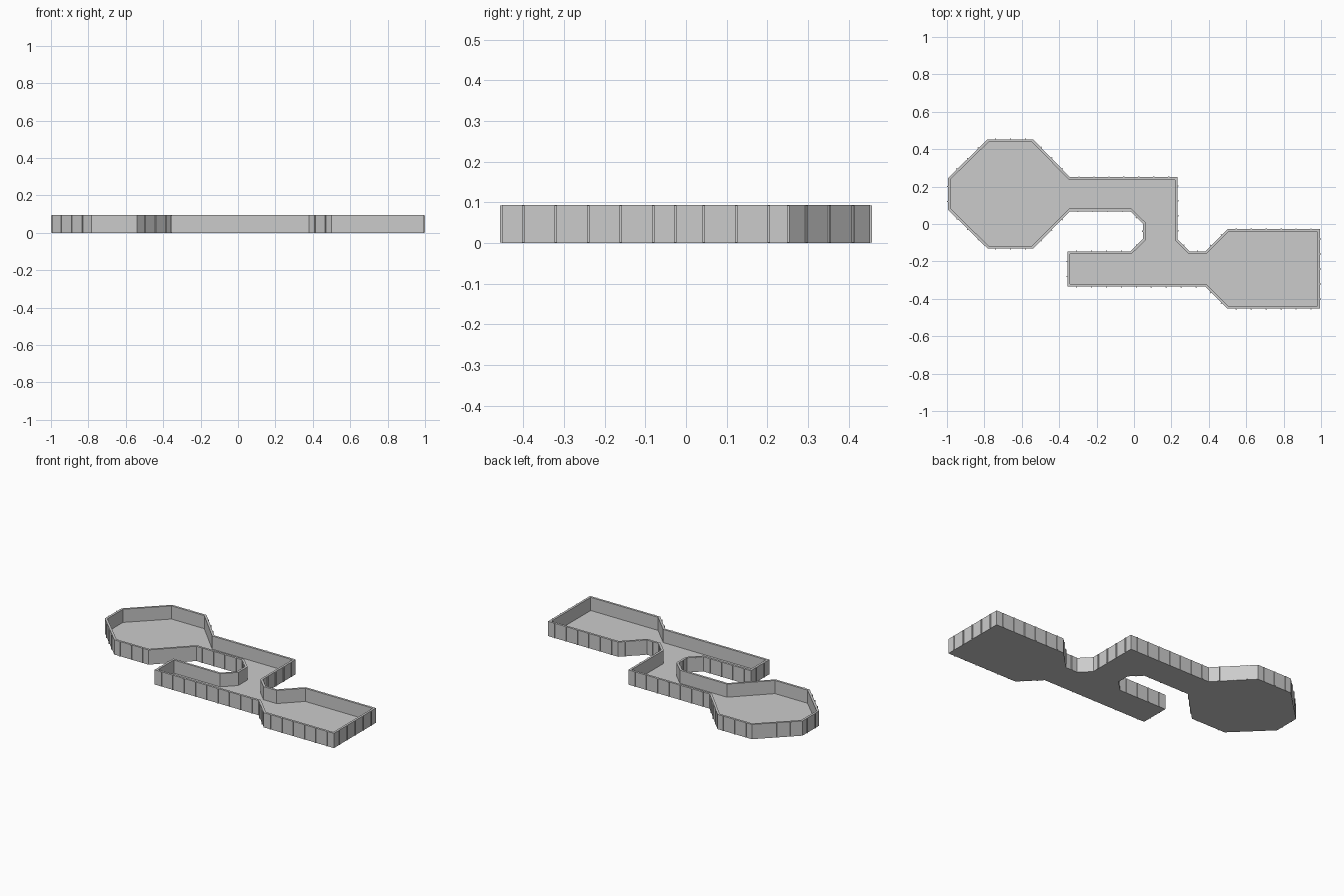
import bpy, bmesh, math
from mathutils import Vector, Matrix

if "Cube" in bpy.data.objects:
    bpy.data.objects.remove(bpy.data.objects["Cube"])

H, FLOOR, WALL = 0.094, 0.01, 0.014

# Outer plan of the tray, clockwise from the left of the octagonal room
PLAN = [(-0.995, 0.245), (-0.782, 0.453), (-0.54, 0.453), (-0.342, 0.25),
        (0.233, 0.25), (0.233, -0.082), (0.298, -0.147), (0.38, -0.147),
        (0.499, -0.028), (0.995, -0.028), (0.995, -0.453), (0.499, -0.453),
        (0.38, -0.334), (-0.355, -0.334), (-0.355, -0.147), (-0.02, -0.147),
        (0.048, -0.08), (0.048, 0.002), (-0.02, 0.068), (-0.342, 0.068),
        (-0.54, -0.132), (-0.782, -0.132), (-0.995, 0.077)]
pts = [Vector(p) for p in PLAN]
n = len(pts)


def outward(a, b):
    d = (b - a).normalized()
    return Vector((-d.y, d.x))


def inset(i):
    # mitred corner of the wall's inner face
    n1 = outward(pts[i - 1], pts[i])
    n2 = outward(pts[i], pts[(i + 1) % n])
    return pts[i] - (n1 + n2) * (WALL / (1 + n1.dot(n2)))


def make_object(name, bm):
    bmesh.ops.recalc_face_normals(bm, faces=bm.faces)
    me = bpy.data.meshes.new(name)
    bm.to_mesh(me)
    bm.free()
    ob = bpy.data.objects.new(name, me)
    bpy.context.collection.objects.link(ob)


# Floor and thin walls as one closed shell
inner = [inset(i) for i in range(n)]
bm = bmesh.new()
loops = [[bm.verts.new((p.x, p.y, z)) for p in ring]
         for ring, z in ((pts, 0), (pts, H), (inner, H), (inner, FLOOR))]
for lo, hi in zip(loops, loops[1:]):
    for i in range(n):
        j = (i + 1) % n
        bm.faces.new((lo[i], lo[j], hi[j], hi[i]))
bm.faces.new(loops[0])
bm.faces.new(loops[-1])
bmesh.ops.triangulate(bm, faces=[f for f in bm.faces if len(f.verts) > 4])
make_object("floor_and_walls", bm)

# Slim vertical ribs spaced along the outside of every wall
SPACING, RIB_W, RIB_D = 0.08, 0.006, 0.01
bm = bmesh.new()
for i in range(n):
    a, b = pts[i], pts[(i + 1) % n]
    d = b - a
    count = int(d.length / SPACING + 0.03)
    for k in range(count):
        c = (a + b) / 2 + d.normalized() * (k - (count - 1) / 2) * SPACING
        m = (Matrix.Translation((c.x, c.y, H / 2))
             @ Matrix.Rotation(math.atan2(d.y, d.x), 4, 'Z')
             @ Matrix.Diagonal((RIB_W, RIB_D, H - 0.002, 1)))
        bmesh.ops.create_cube(bm, size=1, matrix=m)
make_object("wall_ribs", bm)
